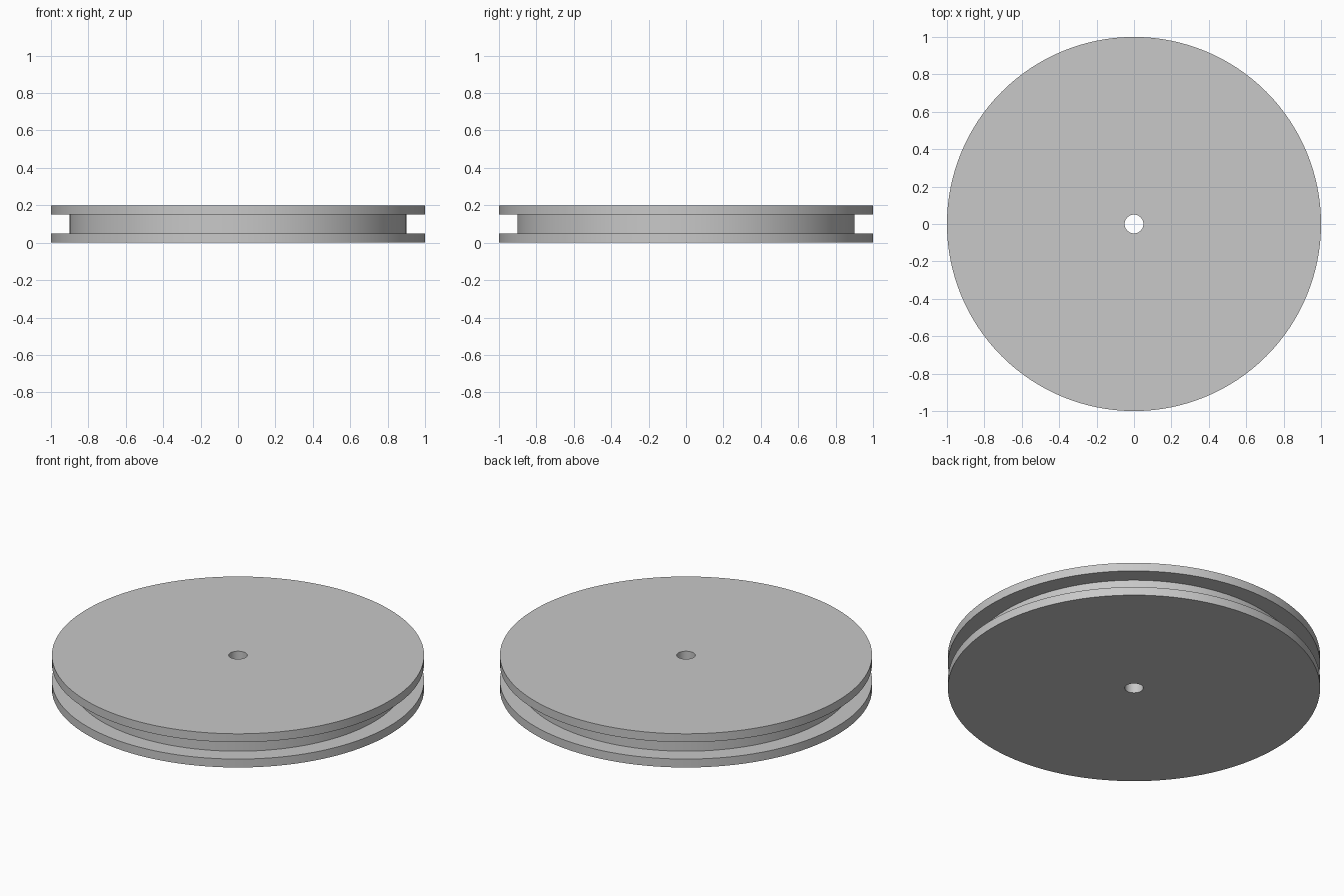
import bpy, bmesh, math

if "Cube" in bpy.data.objects:
    bpy.data.objects.remove(bpy.data.objects["Cube"], do_unlink=True)

SEGMENTS = 128
BORE, HUB, RIM = 0.05, 0.9, 1.0
HEIGHT, FLANGE = 0.2, 0.05

# Plain grey material
grey = bpy.data.materials.new("light_grey")
grey.use_nodes = True
colour = (0.58, 0.58, 0.58, 1)
grey.diffuse_color = colour
grey.node_tree.nodes["Principled BSDF"].inputs["Base Color"].default_value = colour

# Closed cross-section: bore, two flanges and the groove between them
profile = [
    (BORE, 0), (RIM, 0), (RIM, FLANGE), (HUB, FLANGE),
    (HUB, HEIGHT - FLANGE), (RIM, HEIGHT - FLANGE), (RIM, HEIGHT), (BORE, HEIGHT),
]

# Turn the section around the vertical axis
bm = bmesh.new()
verts = [bm.verts.new((r, 0, z)) for r, z in profile]
edges = [bm.edges.new((verts[i - 1], v)) for i, v in enumerate(verts)]
bmesh.ops.spin(bm, geom=verts + edges, cent=(0, 0, 0), axis=(0, 0, 1),
               angle=math.tau, steps=SEGMENTS, use_merge=True)
bmesh.ops.remove_doubles(bm, verts=bm.verts[:], dist=0.0001)
bmesh.ops.recalc_face_normals(bm, faces=bm.faces[:])

mesh = bpy.data.meshes.new("grooved_wheel")
bm.to_mesh(mesh)
bm.free()
mesh.materials.append(grey)
wheel = bpy.data.objects.new("grooved_wheel", mesh)
bpy.context.collection.objects.link(wheel)

# Smooth round walls with sharp rims
bpy.ops.object.select_all(action="DESELECT")
wheel.select_set(True)
bpy.context.view_layer.objects.active = wheel
bpy.ops.object.shade_smooth_by_angle(angle=math.radians(30))
